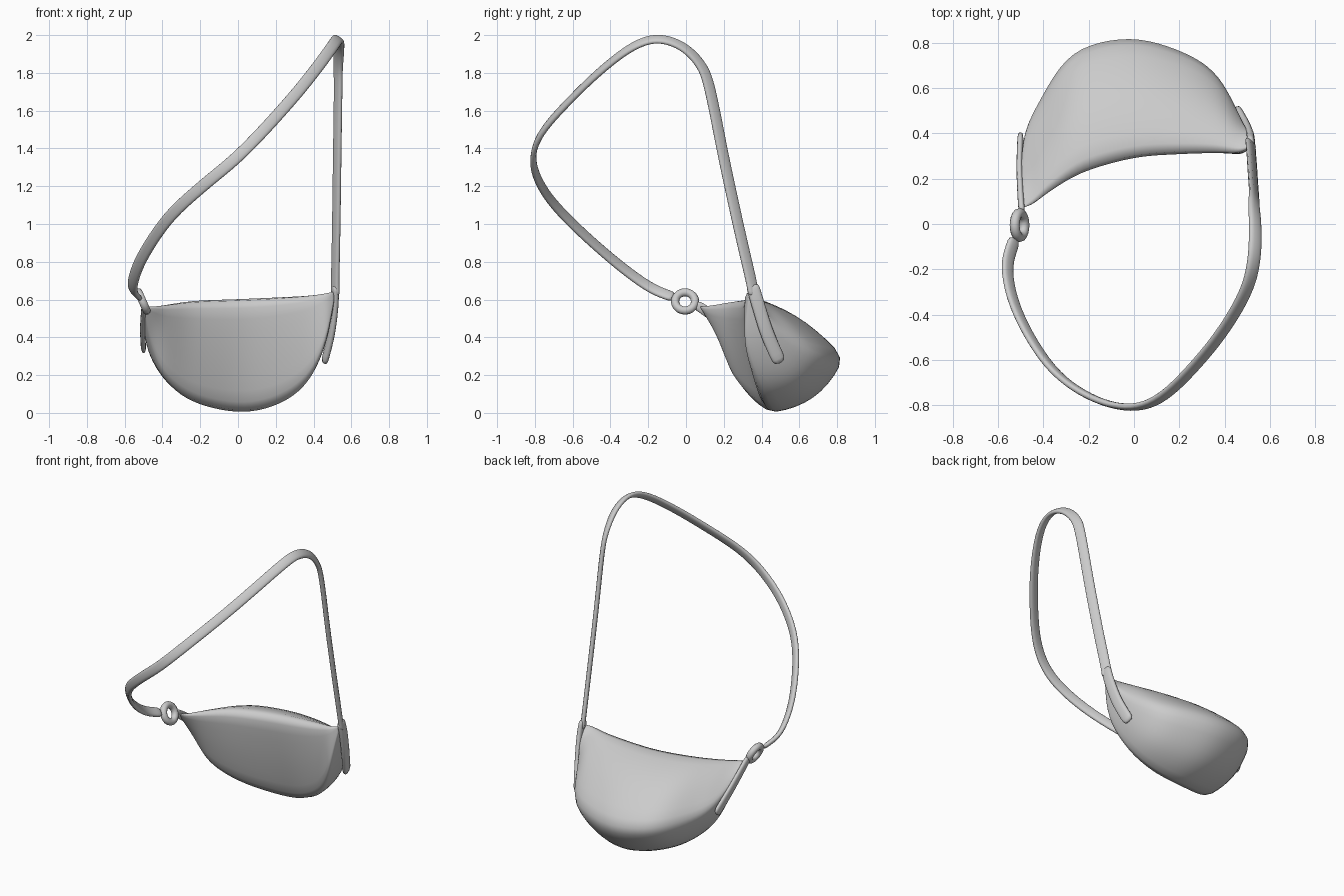
import bpy, bmesh, math
from mathutils import Vector

cube = bpy.data.objects.get("Cube")
if cube:
    bpy.data.objects.remove(cube)

grey = bpy.data.materials.new("soft grey")
grey.use_nodes = True
tone = (0.6, 0.6, 0.6, 1)
grey.diffuse_color = tone
grey.node_tree.nodes["Principled BSDF"].inputs["Base Color"].default_value = tone


def spline(points, steps):
    """Resample control points with a Catmull-Rom curve."""
    pts = [Vector(p) for p in points]
    pts = [2 * pts[0] - pts[1]] + pts + [2 * pts[-1] - pts[-2]]
    out = []
    for a, b, c, d in zip(pts, pts[1:], pts[2:], pts[3:]):
        for k in range(steps):
            t = k / steps
            out.append(0.5 * (2 * b + (c - a) * t + (2 * a - 5 * b + 4 * c - d) * t ** 2
                              + (3 * b - a - 3 * c + d) * t ** 3))
    return out + [pts[-2]]


def loft(name, rings, levels=1):
    """Skin a list of closed rings and cap both ends."""
    bm = bmesh.new()
    loops = [[bm.verts.new(p) for p in ring] for ring in rings]
    n = len(loops[0])
    for lo, hi in zip(loops, loops[1:]):
        for i in range(n):
            j = (i + 1) % n
            bm.faces.new((lo[i], lo[j], hi[j], hi[i]))
    bm.faces.new(loops[0])
    bm.faces.new(loops[-1])
    bmesh.ops.recalc_face_normals(bm, faces=bm.faces)
    mesh = bpy.data.meshes.new(name)
    bm.to_mesh(mesh)
    bm.free()
    obj = bpy.data.objects.new(name, mesh)
    bpy.context.collection.objects.link(obj)
    mod = obj.modifiers.new("soften", "SUBSURF")
    mod.levels = mod.render_levels = levels
    finish(obj)
    return obj


def finish(obj):
    obj.data.materials.append(grey)
    for poly in obj.data.polygons:
        poly.use_smooth = True


def band(name, points, widths, thick, center, steps=3):
    """Flat strap whose thin side points away from a center."""
    path = spline(points, steps)
    center = Vector(center)
    rings = []
    for i, p in enumerate(path):
        along = (path[min(i + 1, len(path) - 1)] - path[max(i - 1, 0)]).normalized()
        out = p - center
        out = (out - along * out.dot(along)).normalized()
        side = along.cross(out)
        f = i / (len(path) - 1)
        w = widths[0] + (widths[1] - widths[0]) * f
        rings.append([p + side * w * a / 2 + out * thick * b / 2
                      for a, b in ((-1, -0.6), (-0.5, -1), (0.5, -1), (1, -0.6),
                                   (1, 0.6), (0.5, 1), (-0.5, 1), (-1, 0.6))])
    return loft(name, rings)


# Bag body: rim, front seam and back seam joined by bulging panels
rim = [(-.49, .07, .565), (-.44, .08, .575), (-.36, .14, .59), (-.22, .22, .61), (0, .28, .62),
       (.2, .3, .63), (.36, .31, .64), (.46, .315, .645), (.51, .34, .645)]
front_seam = [(-.495, .09, .54), (-.465, .2, .35), (-.39, .25, .18), (-.24, .34, .05),
              (0, .42, -.01), (.2, .4, .03), (.36, .36, .15), (.46, .31, .36), (.51, .33, .61)]
back_seam = [(-.5, .12, .54), (-.49, .38, .4), (-.42, .56, .34), (-.27, .78, .31),
             (-.02, .845, .29), (.22, .78, .3), (.37, .67, .33), (.47, .48, .45), (.515, .38, .61)]


def panel(a, b, middle, bulge, count=5):
    """Points from a towards b, bowed away from the middle."""
    away = (a + b) / 2 - middle
    return [a.lerp(b, k / count) + away * bulge * math.sin(math.pi * k / count)
            for k in range(count)]


columns = []
for r, f, b in zip(spline(rim, 3), spline(front_seam, 3), spline(back_seam, 3)):
    mid = (r + f + b) / 3
    columns.append(panel(r, f, mid, 0.1) + panel(f, b, mid, 0.4) + panel(b, r, mid, 0.4))
loft("bag_body", columns)

# Long shoulder strap
strap = [(-.525, -.06, .61), (-.56, -.2, .67), (-.51, -.4, .82), (-.37, -.63, 1.03),
         (-.2, -.76, 1.19), (-.02, -.81, 1.34), (.13, -.76, 1.49), (.3, -.59, 1.68),
         (.42, -.43, 1.83), (.5, -.28, 1.94), (.53, -.15, 1.98), (.535, -.02, 1.94),
         (.53, .08, 1.84), (.53, .13, 1.7), (.525, .2, 1.35), (.52, .28, .98),
         (.515, .34, .72), (.515, .36, .62)]
band("shoulder_strap", strap, (.066, .064), .03, (0, -.1, 1.2))

# Strap ends stitched to the bag sides
band("left_strap_tab", [(-.495, .05, .575), (-.5, .12, .53), (-.505, .25, .44), (-.5, .4, .33)],
     (.05, .07), .028, (0, .4, .35))
band("right_strap_tab", [(.515, .35, .68), (.515, .38, .58), (.495, .43, .42), (.455, .5, .26)],
     (.07, .075), .035, (0, .4, .35))

# Ring between the strap and the bag
bpy.ops.mesh.primitive_torus_add(major_segments=20, minor_segments=10, major_radius=.053,
                                 minor_radius=.022, location=(-.505, -.005, .59))
ring = bpy.context.object
ring.name = "strap_ring"
ring.rotation_euler = (0, math.radians(66), 0)
finish(ring)
